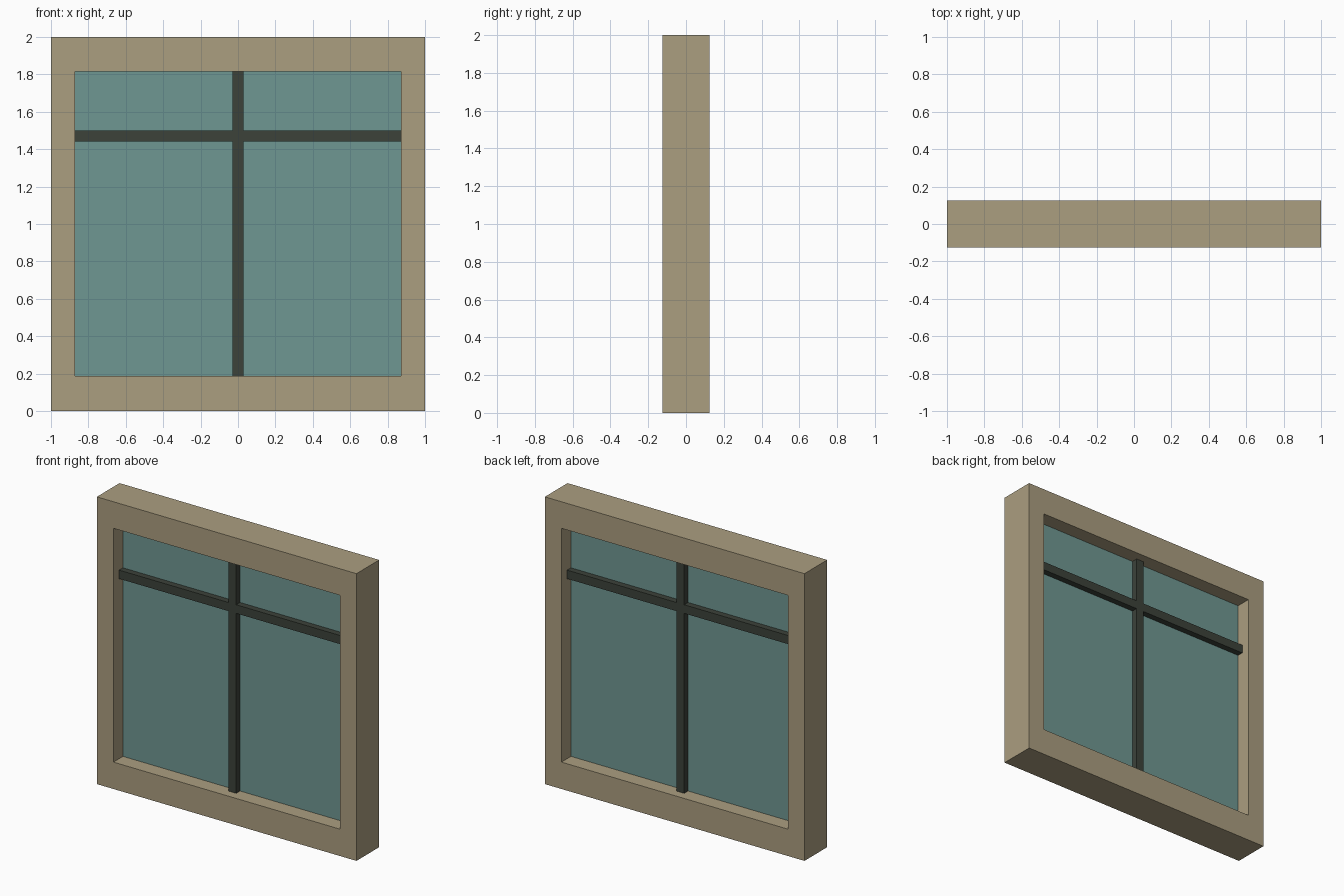
import bpy
import bmesh

# Remove the default cube
cube = bpy.data.objects.get("Cube")
if cube:
    bpy.data.objects.remove(cube, do_unlink=True)


def material(name, rgb):
    mat = bpy.data.materials.new(name)
    mat.use_nodes = True
    mat.diffuse_color = (*rgb, 1)
    mat.node_tree.nodes["Principled BSDF"].inputs["Base Color"].default_value = (*rgb, 1)
    return mat


def finish(name, bm, mat):
    bmesh.ops.recalc_face_normals(bm, faces=bm.faces)
    mesh = bpy.data.meshes.new(name)
    bm.to_mesh(mesh)
    bm.free()
    mesh.materials.append(mat)
    obj = bpy.data.objects.new(name, mesh)
    bpy.context.collection.objects.link(obj)
    return obj


def rectangle(x, bottom, top):
    return [(-x, bottom), (x, bottom), (x, top), (-x, top)]


def prism(name, outline, half_depth, mat):
    """Extrude an x-z outline evenly to the front and back."""
    bm = bmesh.new()
    front = bm.faces.new([bm.verts.new((x, -half_depth, z)) for x, z in outline])
    result = bmesh.ops.extrude_face_region(bm, geom=[front], use_keep_orig=True)
    verts = [v for v in result["geom"] if isinstance(v, bmesh.types.BMVert)]
    bmesh.ops.translate(bm, verts=verts, vec=(0, 2 * half_depth, 0))
    return finish(name, bm, mat)


wood = material("tan wood", (0.407, 0.342, 0.216))
glass = material("teal glass", (0.159, 0.309, 0.287))
metal = material("dark bars", (0.045, 0.054, 0.042))

OPEN_X, OPEN_LOW, OPEN_TOP = 0.872, 0.187, 1.815
FRAME_Y, GLASS_Y, BAR_Y = 0.125, 0.02, 0.0625
BAR = 0.03
RAIL_LOW, RAIL_TOP = 1.44, 1.5

# Frame: a rectangular section carried round the four corners
bm = bmesh.new()
rings = []
for outline, y in (
    (rectangle(1, 0, 2), -FRAME_Y),
    (rectangle(1, 0, 2), FRAME_Y),
    (rectangle(OPEN_X, OPEN_LOW, OPEN_TOP), FRAME_Y),
    (rectangle(OPEN_X, OPEN_LOW, OPEN_TOP), -FRAME_Y),
):
    rings.append([bm.verts.new((x, y, z)) for x, z in outline])
for r, ring in enumerate(rings):
    following = rings[(r + 1) % 4]
    for i in range(4):
        j = (i + 1) % 4
        bm.faces.new((ring[i], ring[j], following[j], following[i]))
finish("window_frame", bm, wood)

# Glass pane set in the middle of the frame
prism("glass_pane", rectangle(OPEN_X, OPEN_LOW, OPEN_TOP), GLASS_Y, glass)

# Glazing bars: one cross-shaped outline, standing proud on both sides
right_half = [
    (BAR, OPEN_LOW), (BAR, RAIL_LOW), (OPEN_X, RAIL_LOW),
    (OPEN_X, RAIL_TOP), (BAR, RAIL_TOP), (BAR, OPEN_TOP),
]
cross = right_half + [(-x, z) for x, z in reversed(right_half)]
prism("glazing_bars", cross, BAR_Y, metal)
